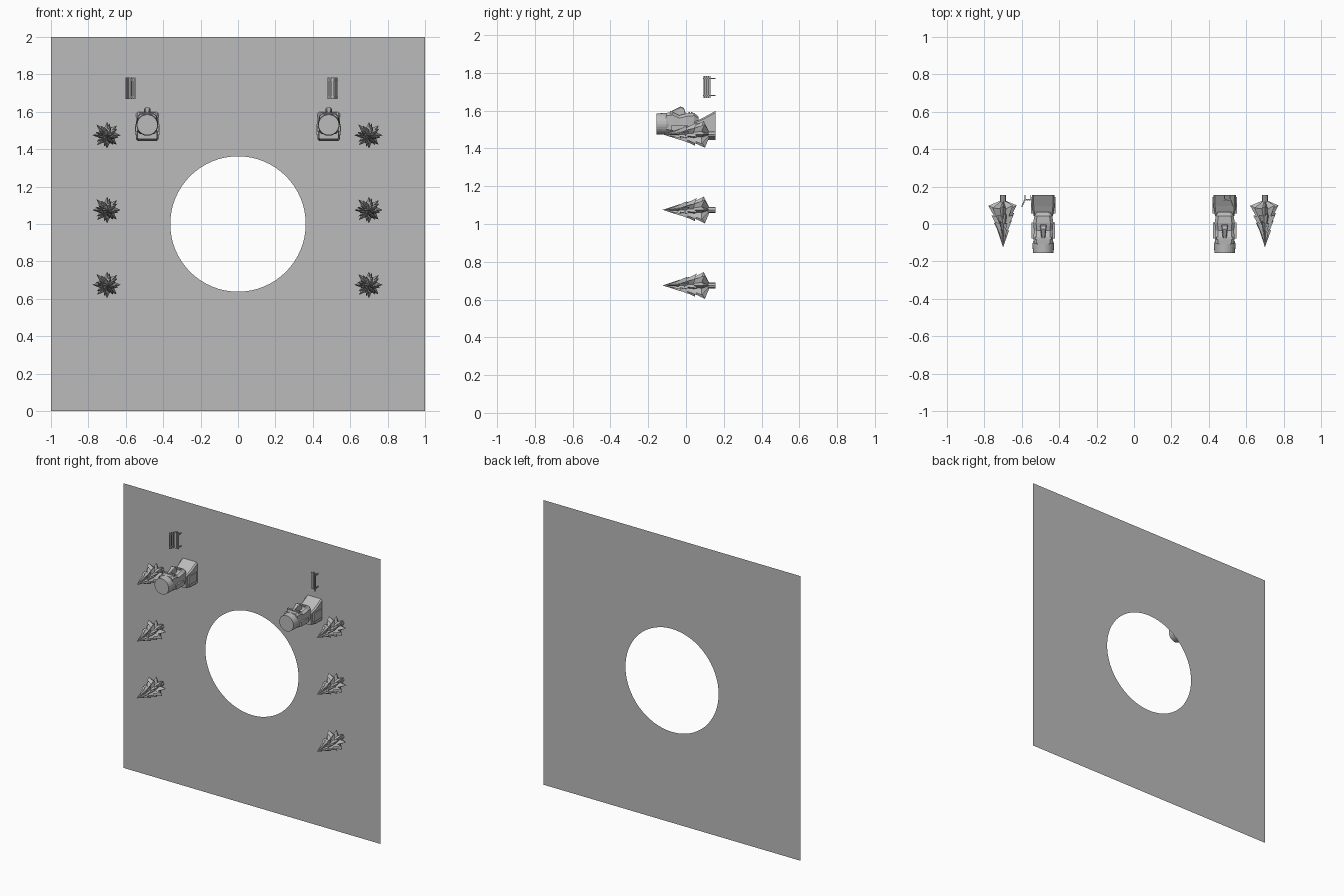
import bpy, bmesh, math, random
from mathutils import Matrix

cube = bpy.data.objects.get("Cube")
if cube:
    bpy.data.objects.remove(cube, do_unlink=True)
random.seed(4)

grey = bpy.data.materials.new("stone grey")
grey.use_nodes = True
colour = (0.5, 0.5, 0.5, 1)
grey.diffuse_color = colour
grey.node_tree.nodes["Principled BSDF"].inputs["Base Color"].default_value = colour

GROUND_Y = 0.155


def to_mesh(bm, name, closed=True):
    if closed:
        bmesh.ops.recalc_face_normals(bm, faces=bm.faces)
    mesh = bpy.data.meshes.new(name)
    bm.to_mesh(mesh)
    bm.free()
    mesh.materials.append(grey)
    return mesh


def place(name, mesh, x, z, mirror=1):
    """Stand a part on the upright ground sheet, its own up pointing to -y."""
    obj = bpy.data.objects.new(name, mesh)
    obj.location = (x, GROUND_Y, z)
    obj.rotation_euler = (math.radians(90), 0, 0)
    obj.scale.x = mirror
    bpy.context.collection.objects.link(obj)


def loft(bm, rings, corner=0.3):
    """Join chamfered rectangles given as (height, half width, back, front)."""
    loops = []
    for h, w, y0, y1 in rings:
        c = corner * min(w, (y1 - y0) / 2)
        pts = [(w, y0 + c), (w, y1 - c), (w - c, y1), (c - w, y1),
               (-w, y1 - c), (-w, y0 + c), (c - w, y0), (w - c, y0)]
        loops.append([bm.verts.new((x, y, h)) for x, y in pts])
    for a, b in zip(loops, loops[1:]):
        for i in range(8):
            j = (i + 1) % 8
            bm.faces.new((a[i], a[j], b[j], b[i]))
    bm.faces.new(loops[0][::-1])
    bm.faces.new(loops[-1])


def box(bm, centre, size, tilt=0):
    m = (Matrix.Translation(centre) @ Matrix.Rotation(tilt, 4, 'Y')
         @ Matrix.Diagonal((*size, 1)))
    bmesh.ops.create_cube(bm, size=1, matrix=m)


def cylinder(bm, r1, r2, h0, h1, y=0, sides=24):
    bmesh.ops.create_cone(bm, cap_ends=True, segments=sides, radius1=r1, radius2=r2,
                          depth=h1 - h0, matrix=Matrix.Translation((0, y, (h0 + h1) / 2)))


# Ground sheet with a round hole
bm = bmesh.new()
inner, outer = [], []
steps = 64
for i in range(steps):
    a = 2 * math.pi * i / steps
    c, s = math.cos(a), math.sin(a)
    reach = 1 / max(abs(c), abs(s))
    inner.append(bm.verts.new((0.362 * c, 0.362 * s, 0)))
    outer.append(bm.verts.new((reach * c, reach * s, 0)))
for i in range(steps):
    j = (i + 1) % steps
    bm.faces.new((inner[i], outer[i], outer[j], inner[j]))
place("ground_sheet", to_mesh(bm, "ground_sheet", False), 0, 1)

# Spiky tree: stacked star-shaped cones on a trunk
bm = bmesh.new()
cylinder(bm, 0.016, 0.016, 0, 0.08, sides=8)
points = 8
for k in range(4):
    rim = 0.065 + 0.04 * k
    radius = 0.38 * (0.28 - rim)
    tip = bm.verts.new((0, 0, 0.2 + 0.0265 * k))
    under = bm.verts.new((0, 0, rim - (0.04 if k == 0 else -0.02)))
    star = []
    for i in range(points * 2):
        a = math.pi * i / points + 0.55 * k
        r = radius * (random.uniform(0.85, 1.0) if i % 2 == 0 else 0.5)
        h = rim + (random.uniform(-0.012, 0.008) if i % 2 == 0 else 0.008)
        star.append(bm.verts.new((r * math.cos(a), r * math.sin(a), h)))
    for i, v in enumerate(star):
        w = star[(i + 1) % len(star)]
        bm.faces.new((v, w, tip))
        bm.faces.new((w, v, under))
tree = to_mesh(bm, "tree")
for side, x in (("left", 0.7), ("right", -0.7)):
    for row, z in enumerate((0.675, 1.075, 1.475)):
        place(f"tree_{side}_{row + 1}", tree, x, z)

# Stone head statue: torso, head, round hat and face
bm = bmesh.new()
loft(bm, [(0, 0.06, -0.085, 0.068), (0.06, 0.06, -0.085, 0.035),
          (0.112, 0.052, -0.075, 0.01)], 0.15)
loft(bm, [(0.09, 0.035, -0.045, 0.04), (0.112, 0.048, -0.05, 0.058),
          (0.15, 0.054, -0.05, 0.056), (0.19, 0.05, -0.05, 0.045),
          (0.225, 0.052, -0.048, 0.062), (0.262, 0.05, -0.045, 0.058)])
cylinder(bm, 0.052, 0.058, 0.245, 0.262)
cylinder(bm, 0.058, 0.055, 0.262, 0.31)
loft(bm, [(0.158, 0.014, 0.03, 0.06), (0.166, 0.018, 0.03, 0.084),
          (0.183, 0.016, 0.03, 0.092), (0.235, 0.009, 0.03, 0.066)])  # nose
box(bm, (0, 0.05, 0.232), (0.09, 0.034, 0.014))                       # brow
for h in (0.125, 0.138):
    box(bm, (0, 0.05, h), (0.05, 0.026, 0.009))                       # lips
for s in (-1, 1):
    box(bm, (s * 0.055, -0.02, 0.19), (0.014, 0.03, 0.085))           # ears
    box(bm, (s * 0.06, -0.025, 0.055), (0.012, 0.06, 0.09))           # arms
statue = to_mesh(bm, "statue")
for side, s in (("left", 1), ("right", -1)):
    place(f"statue_{side}", statue, s * 0.485, 1.53)

# Slatted bench with a leaning back on its outer side
bm = bmesh.new()
for i in range(4):
    box(bm, (-0.021 + 0.009 * i, 0, 0.028), (0.007, 0.115, 0.004))    # seat slats
for i in range(3):
    box(bm, (0.015 + 0.005 * i, 0, 0.037 + 0.011 * i), (0.004, 0.115, 0.008), 0.4)
for y in (-0.045, 0.045):
    box(bm, (-0.006, y, 0.024), (0.036, 0.006, 0.005))
    box(bm, (-0.02, y, 0.012), (0.005, 0.006, 0.024))
    box(bm, (0.01, y, 0.012), (0.005, 0.006, 0.024))
    box(bm, (0.0205, y, 0.043), (0.004, 0.006, 0.044), 0.4)           # back posts
bench = to_mesh(bm, "bench")
place("bench_left", bench, 0.504, 1.725)
place("bench_right", bench, -0.572, 1.725, -1)
